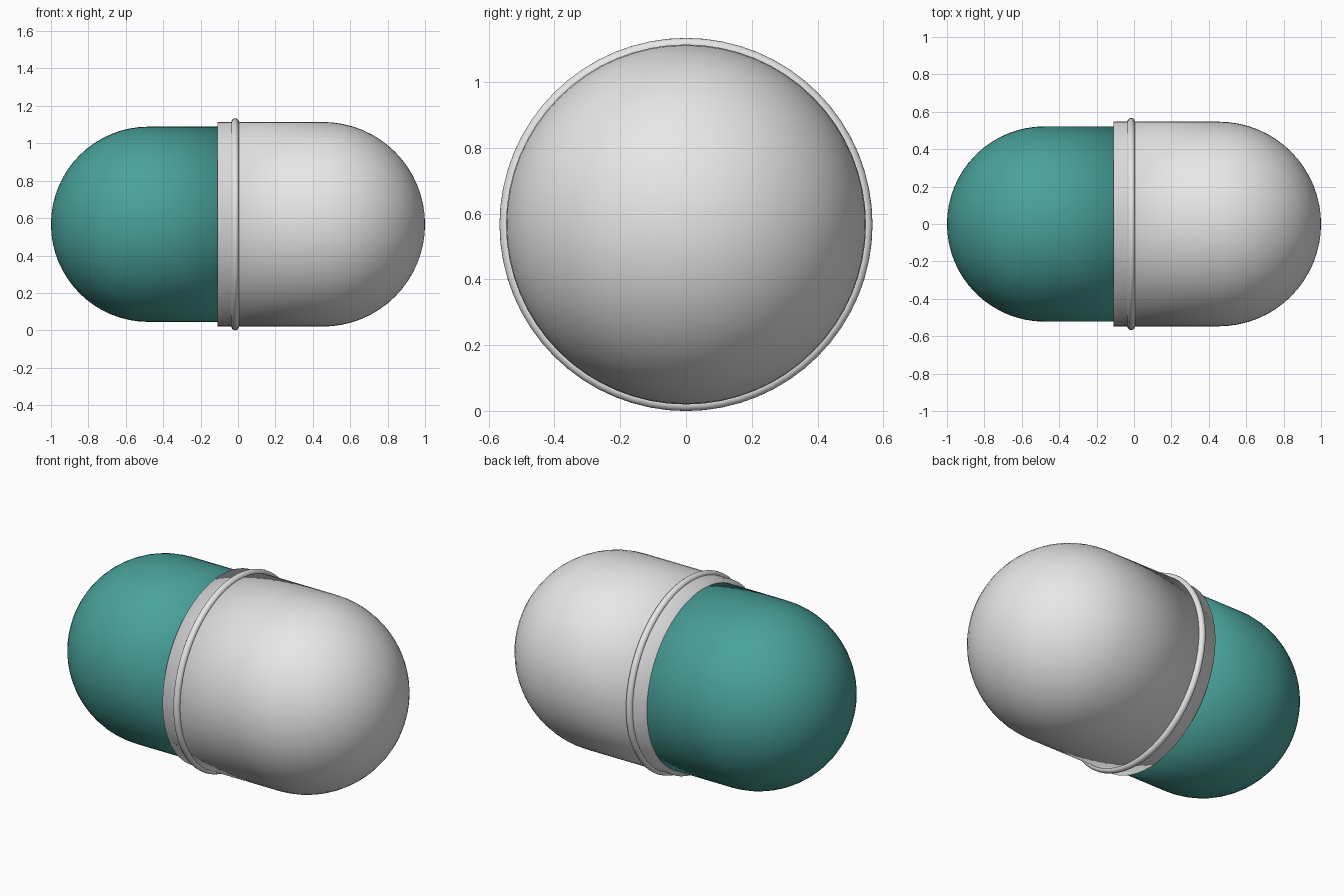
import bpy
import bmesh
from math import cos, sin, pi, radians
from mathutils import Matrix, Vector

cube = bpy.data.objects.get("Cube")
if cube:
    bpy.data.objects.remove(cube, do_unlink=True)

AXIS_HEIGHT = 0.567
SEGMENTS = 64


def make_material(name, rgb):
    mat = bpy.data.materials.new(name)
    mat.use_nodes = True
    color = (*rgb, 1.0)
    mat.diffuse_color = color
    mat.node_tree.nodes["Principled BSDF"].inputs["Base Color"].default_value = color
    return mat


def capsule_half(name, radius, tip, seam, mat):
    """Round-ended tube along x, from its domed tip to a flat closed seam."""
    side = 1 if tip > 0 else -1
    center = tip - side * radius
    steps = SEGMENTS // 4
    profile = [(seam, 0), (seam, radius)]
    profile += [(center + side * radius * sin(a), radius * cos(a))
                for a in (i * pi / 2 / steps for i in range(steps + 1))]

    bm = bmesh.new()
    verts = [bm.verts.new((x, 0, r)) for x, r in profile]
    edges = [bm.edges.new(pair) for pair in zip(verts, verts[1:])]
    bmesh.ops.spin(bm, geom=verts + edges, cent=(0, 0, 0), axis=(1, 0, 0),
                   angle=2 * pi, steps=SEGMENTS, use_duplicate=False)
    bmesh.ops.remove_doubles(bm, verts=bm.verts, dist=0.0005)
    bmesh.ops.recalc_face_normals(bm, faces=bm.faces)
    for face in bm.faces:
        face.smooth = True

    mesh = bpy.data.meshes.new(name)
    bm.to_mesh(mesh)
    bm.free()
    obj = bpy.data.objects.new(name, mesh)
    obj.location.z = AXIS_HEIGHT
    mesh.materials.append(mat)
    bpy.context.collection.objects.link(obj)
    return obj


white = make_material("soft white", (0.8, 0.81, 0.8))
teal = make_material("teal", (0.067, 0.36, 0.325))

# Narrow half slides into the wider cap
capsule_half("teal_body", 0.522, -1.0, 0.0, teal)
capsule_half("white_cap", 0.547, 1.0, -0.11, white)

# Raised bead around the cap
bpy.ops.mesh.primitive_torus_add(
    major_radius=0.547, minor_radius=0.02, major_segments=SEGMENTS,
    minor_segments=16, location=(-0.015, 0, AXIS_HEIGHT),
    rotation=(0, radians(90), 0))
ring = bpy.context.object
ring.name = "cap_ring"
ring.data.materials.append(white)
bpy.ops.object.shade_smooth()
